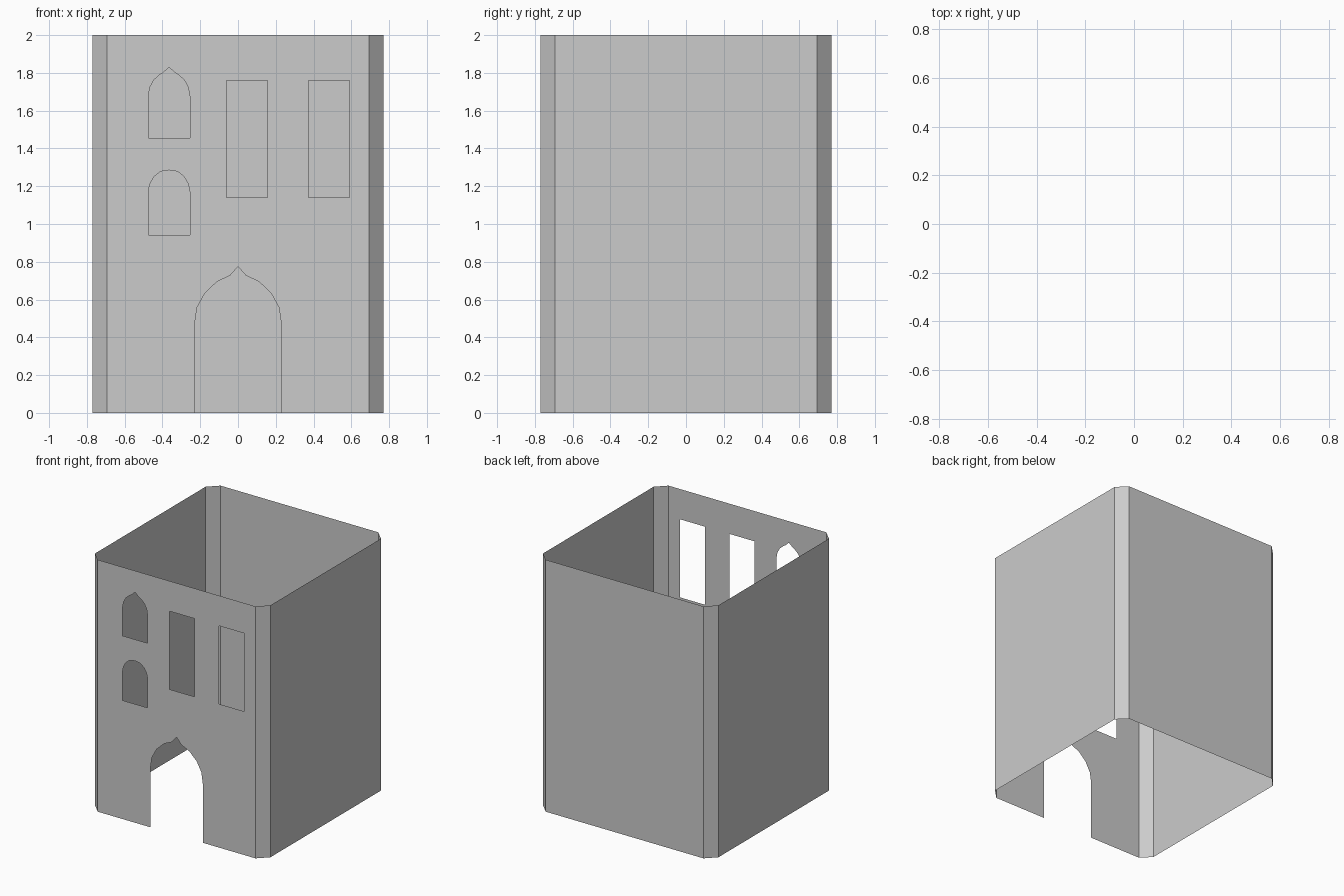
import bpy, bmesh
from mathutils import Vector

if "Cube" in bpy.data.objects:
    bpy.data.objects.remove(bpy.data.objects["Cube"])

W, C, H = 0.77, 0.693, 2.0   # half width, chamfer start, height


def finish(bm, name):
    me = bpy.data.meshes.new(name)
    bm.to_mesh(me)
    bm.free()
    ob = bpy.data.objects.new(name, me)
    bpy.context.collection.objects.link(ob)
    return ob


def add_loop(bm, pts):
    vs = [bm.verts.new((x, -W, z)) for x, z in pts]
    return [bm.edges.new((a, b)) for a, b in zip(vs, vs[1:] + vs[:1])]


def arch(cx, base, half):
    """Outline from half profile (offset from centre, z), last point is the apex."""
    left = [(cx - half[0][0], base)] + [(cx - d, z) for d, z in half]
    right = [(cx + d, z) for d, z in reversed(half[:-1])] + [(cx + half[0][0], base)]
    return left + right


def rect(x0, x1, z0, z1):
    return [(x0, z0), (x0, z1), (x1, z1), (x1, z0)]


# Side, back and chamfered corner walls: open plan swept upwards
plan = [(C, -W), (W, -C), (W, C), (C, W), (-C, W), (-W, C), (-W, -C), (-C, -W)]
bm = bmesh.new()
low = [bm.verts.new((x, y, 0)) for x, y in plan]
high = [bm.verts.new((x, y, H)) for x, y in plan]
for i in range(len(plan) - 1):
    bm.faces.new((low[i], low[i + 1], high[i + 1], high[i]))
finish(bm, "side_and_back_walls")

# Front wall: outline with the doorway notched in, plus window holes
door = arch(0, 0, [(0.23, 0.467), (0.217, 0.557), (0.175, 0.634),
                   (0.111, 0.695), (0.042, 0.727), (0, 0.775)])
outline = [(-C, H), (-C, 0)] + door + [(C, 0), (C, H)]
ogee_window = arch(-0.365, 1.455, [(0.11, 1.675), (0.101, 1.725), (0.08, 1.763),
                                   (0.053, 1.787), (0.03, 1.802), (0, 1.83)])
round_window = arch(-0.365, 0.942, [(0.11, 1.17), (0.101, 1.213), (0.08, 1.25),
                                    (0.045, 1.278), (0, 1.285)])
tall_windows = [rect(x, x + 0.217, 1.14, 1.76) for x in (-0.061, 0.373)]

bm = bmesh.new()
edges = []
for pts in [outline, ogee_window, round_window] + tall_windows:
    edges += add_loop(bm, pts)
bmesh.ops.triangle_fill(bm, edges=edges, use_beauty=True, normal=Vector((0, -1, 0)))
for f in bm.faces:
    f.normal_update()
    if f.normal.y > 0:
        f.normal_flip()
finish(bm, "front_wall")
